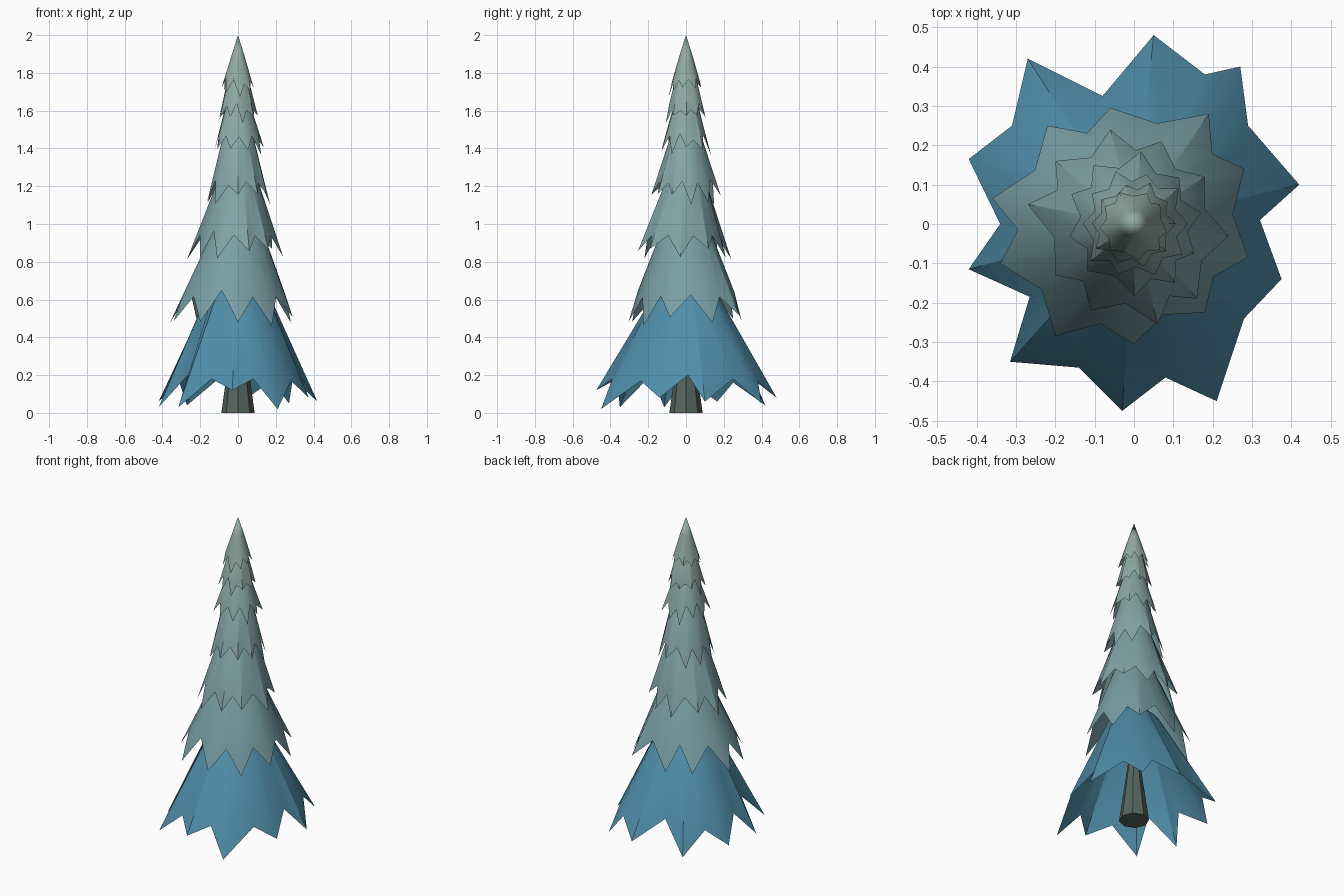
import bpy, bmesh, math, random

if "Cube" in bpy.data.objects:
    bpy.data.objects.remove(bpy.data.objects["Cube"])

random.seed(4)


def material(name, rgb):
    m = bpy.data.materials.new(name)
    m.diffuse_color = (*rgb, 1)
    m.use_nodes = True
    m.node_tree.nodes["Principled BSDF"].inputs["Base Color"].default_value = m.diffuse_color
    return m


def finish(bm, name, mat, smooth=35):
    bmesh.ops.recalc_face_normals(bm, faces=bm.faces)
    mesh = bpy.data.meshes.new(name)
    bm.to_mesh(mesh)
    bm.free()
    mesh.materials.append(mat)
    ob = bpy.data.objects.new(name, mesh)
    bpy.context.collection.objects.link(ob)
    bpy.ops.object.select_all(action='DESELECT')
    ob.select_set(True)
    bpy.context.view_layer.objects.active = ob
    bpy.ops.object.shade_smooth_by_angle(angle=math.radians(smooth))


def skirt(name, rim, neck_r, neck_z, apex_z, mat):
    """Jagged cone: zigzag rim, round neck, closing point."""
    bm = bmesh.new()
    low = [bm.verts.new(p) for p in rim]
    apex = bm.verts.new((0, 0, apex_z))
    high = []
    for x, y, z in rim:
        k = neck_r / math.hypot(x, y)
        high.append(bm.verts.new((x * k, y * k, neck_z)))
    n = len(rim)
    for i in range(n):
        j = (i + 1) % n
        bm.faces.new((low[i], low[j], high[j], high[i]))
        bm.faces.new((high[i], high[j], apex))
    finish(bm, name, mat)


def rim_from_tips(tips, tip_z, notch_k, notch_z):
    """Put a notch halfway between every two neighbouring tips."""
    rim = []
    for i, (x, y) in enumerate(tips):
        u, v = tips[(i + 1) % len(tips)]
        r = (math.hypot(x, y) + math.hypot(u, v)) / 2 * notch_k
        mx, my = x + u, y + v
        k = r / math.hypot(mx, my)
        rim.append((x, y, tip_z + random.uniform(-.03, .03)))
        rim.append((mx * k, my * k, notch_z + random.uniform(-.02, .02)))
    return rim


# lowest branch tier: tips and notches alternate
skirt("branch_tier_1", [
    (.05, .48, .08), (.18, .38, .17), (.27, .40, .05), (.29, .25, .18),
    (.42, .10, .06), (.32, .01, .20), (.375, -.14, .08), (.28, -.24, .17),
    (.21, -.45, .02), (.08, -.39, .18), (-.03, -.475, .12), (-.14, -.365, .18),
    (-.315, -.35, .03), (-.265, -.185, .20), (-.42, -.115, .03), (-.34, 0, .18),
    (-.42, .165, .06), (-.31, .25, .16), (-.27, .42, .04), (-.08, .325, .20),
], .15, .66, .8, material("blue_needles", (.08, .27, .40)))

# second and third tiers, tips read from the top
tips2 = [(.19, .28), (-.06, .295), (-.22, .25), (-.36, .065), (-.34, -.10),
         (-.20, -.285), (0, -.305), (.18, -.225), (.29, -.085), (.28, .14)]
tips3 = [(.18, .12), (.07, .21), (-.06, .24), (-.20, .16), (-.27, .05),
         (-.20, -.13), (-.11, -.22), (.06, -.255), (.16, -.19), (.24, -.03)]


def ring_tips(r, n):
    a0 = random.random()
    return [(r * k * math.cos(a), r * k * math.sin(a))
            for i in range(n)
            for a in [a0 + (i + random.uniform(-.15, .15)) * math.tau / n]
            for k in [random.uniform(.93, 1.07)]]


# tips, tip height, notch ratio, notch height, neck radius, neck height, top
tiers = [
    (tips2, .49, .82, .63, .125, .98, 1.12),
    (tips3, .84, .80, .94, .10, 1.25, 1.36),
    (ring_tips(.175, 10), 1.13, .80, 1.22, .08, 1.47, 1.56),
    (ring_tips(.138, 10), 1.38, .80, 1.46, .062, 1.64, 1.72),
    (ring_tips(.108, 10), 1.55, .82, 1.62, .05, 1.79, 1.85),
    (ring_tips(.088, 9), 1.70, .82, 1.76, .035, 1.89, 2.0),
]
for i, (tips, tz, nk, nz, r, z, top) in enumerate(tiers):
    t = i / 5
    mat = material(f"grey_needles_{i}", (.19 + .10 * t, .35 + .06 * t, .38 - .02 * t))
    skirt(f"branch_tier_{i + 2}", rim_from_tips(tips, tz, nk, nz), r, z, top, mat)

# tapered trunk
bm = bmesh.new()
bmesh.ops.create_cone(bm, cap_ends=True, segments=8, radius1=.088, radius2=.025, depth=.46)
bmesh.ops.translate(bm, verts=bm.verts, vec=(0, 0, .23))
finish(bm, "trunk", material("bark", (.09, .13, .11)))
